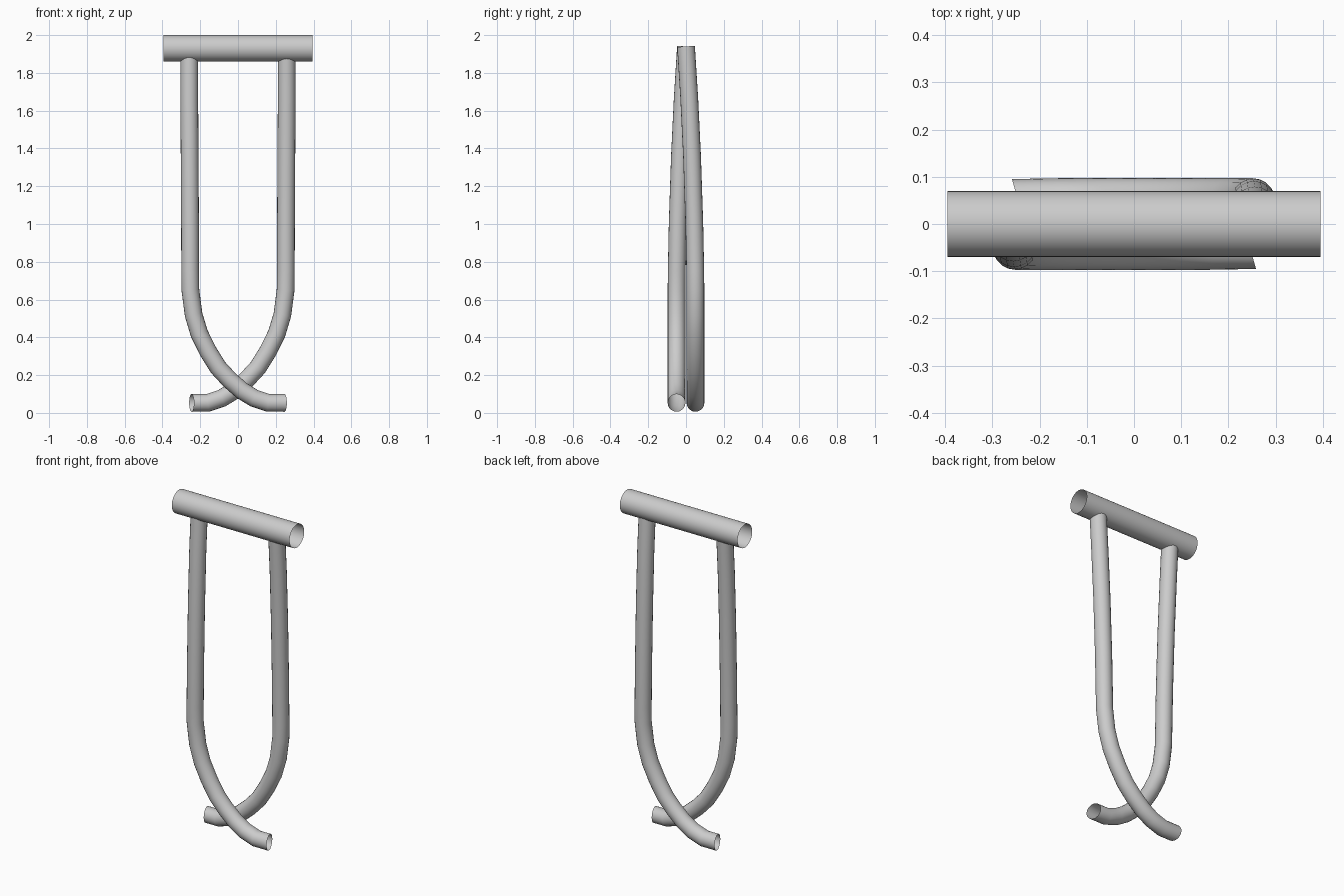
import bpy, bmesh, math
from mathutils import Vector

if "Cube" in bpy.data.objects:
    bpy.data.objects.remove(bpy.data.objects["Cube"])


def tube(name, path, radius, sides, end_normal=None):
    """Sweep an open-ended round tube along a path."""
    pts = [Vector(p) for p in path]
    bm = bmesh.new()
    rings = []
    for i, p in enumerate(pts):
        if i == len(pts) - 1 and end_normal:
            t = Vector(end_normal).normalized()
        else:
            a = (p - pts[i - 1]).normalized() if i else Vector()
            b = (pts[i + 1] - p).normalized() if i < len(pts) - 1 else Vector()
            t = (a + b).normalized()
        # both tubes run mainly in the xz plane, so y is a stable side axis
        u = (Vector((0, 1, 0)) - t * t.y).normalized()
        v = t.cross(u)
        ring = []
        for k in range(sides):
            a = 2 * math.pi * k / sides
            ring.append(bm.verts.new(p + radius * (u * math.cos(a) + v * math.sin(a))))
        rings.append(ring)
    for r, s in zip(rings, rings[1:]):
        for k in range(sides):
            j = (k + 1) % sides
            bm.faces.new((r[k], r[j], s[j], s[k]))
    bmesh.ops.recalc_face_normals(bm, faces=bm.faces)
    for f in bm.faces:
        f.smooth = True
    mesh = bpy.data.meshes.new(name)
    bm.to_mesh(mesh)
    bm.free()
    obj = bpy.data.objects.new(name, mesh)
    bpy.context.collection.objects.link(obj)
    return obj


# Horizontal open pipe at the top
tube("top_bar", [(-0.395, 0, 1.93), (0.395, 0, 1.93)], 0.07, 32)

# Leg: leans forward going down, then sweeps across to the other side
leg_path = [
    (-0.258, 0, 1.94), (-0.258, -0.017, 1.67), (-0.256, -0.032, 1.36),
    (-0.254, -0.044, 1.0), (-0.253, -0.049, 0.75), (-0.252, -0.05, 0.65),
    (-0.235, -0.05, 0.52), (-0.205, -0.05, 0.42), (-0.158, -0.05, 0.325),
    (-0.105, -0.05, 0.24), (-0.045, -0.05, 0.175), (0.02, -0.05, 0.118),
    (0.085, -0.05, 0.078), (0.16, -0.05, 0.053), (0.246, -0.05, 0.053),
]

# Front leg, and its half-turn copy behind it
for name, s in (("front_leg", 1), ("back_leg", -1)):
    tube(name, [(s * x, s * y, z) for x, y, z in leg_path], 0.047, 20,
         (s * 1.0, s * 0.28, 0))
